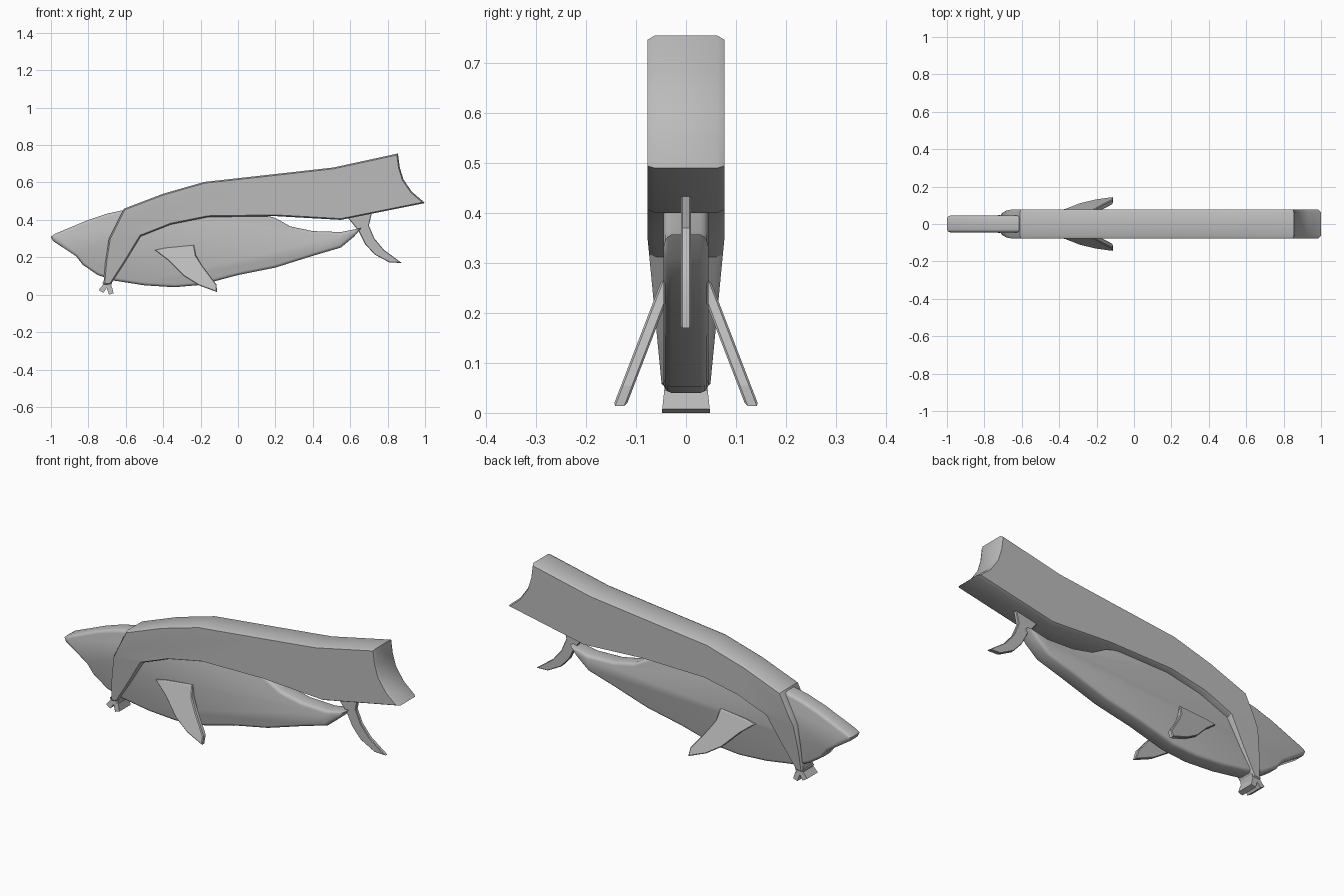
import bpy, bmesh, math
from mathutils import Vector

cube = bpy.data.objects.get("Cube")
if cube:
    bpy.data.objects.remove(cube, do_unlink=True)

grey = bpy.data.materials.new("plain_grey")
grey.use_nodes = True
COLOUR = (0.5, 0.5, 0.5, 1)
grey.diffuse_color = COLOUR
grey.node_tree.nodes["Principled BSDF"].inputs["Base Color"].default_value = COLOUR


def slab(name, outline, half_width, insets=(), warp=None, cut_z=None, smooth=30):
    """Side outline (x, z) given thickness in y; insets are (inward, outward) edge rounding steps."""
    flat = half_width - sum(out for _, out in insets)
    bm = bmesh.new()
    rings = [[bm.verts.new((x, y, z)) for x, z in outline] for y in (-flat, flat)]
    caps = [bm.faces.new(ring) for ring in rings]
    n = len(outline)
    for i in range(n):
        j = (i + 1) % n
        bm.faces.new((rings[0][i], rings[0][j], rings[1][j], rings[1][i]))
    bmesh.ops.recalc_face_normals(bm, faces=bm.faces[:])
    for cap in caps:
        for inward, outward in insets:
            bmesh.ops.inset_region(bm, faces=[cap], thickness=inward, depth=outward,
                                   use_even_offset=True)
    if cut_z is not None:
        bmesh.ops.bisect_plane(bm, geom=bm.verts[:] + bm.edges[:] + bm.faces[:],
                               plane_co=(0, 0, cut_z), plane_no=(0, 0, 1))
    if warp:
        for v in bm.verts:
            v.co = Vector(warp(*v.co))
    bmesh.ops.recalc_face_normals(bm, faces=bm.faces[:])
    mesh = bpy.data.meshes.new(name)
    bm.to_mesh(mesh)
    bm.free()
    mesh.materials.append(grey)
    obj = bpy.data.objects.new(name, mesh)
    bpy.context.collection.objects.link(obj)
    bpy.ops.object.select_all(action='DESELECT')
    obj.select_set(True)
    bpy.context.view_layer.objects.active = obj
    bpy.ops.object.shade_smooth_by_angle(angle=math.radians(smooth))
    return obj


# Body: long fish shape with softly rounded edges
body = [(-1, 0.31), (-0.98, 0.325), (-0.8, 0.40), (-0.7, 0.433), (-0.6, 0.455),
        (-0.3, 0.46), (0.05, 0.455), (0.2, 0.41), (0.28, 0.365), (0.4, 0.34),
        (0.55, 0.335), (0.66, 0.357), (0.62, 0.31), (0.55, 0.252), (0.4, 0.208),
        (0.2, 0.145), (0, 0.105), (-0.2, 0.052), (-0.34, 0.04), (-0.5, 0.05),
        (-0.66, 0.075), (-0.75, 0.105), (-0.83, 0.16), (-0.865, 0.205), (-0.99, 0.288)]
slab("body", body, 0.045, [(0.003, 0.008), (0.005, 0.005), (0.008, 0.003)], smooth=40)

# Cape: thick drape with a concave rear end and straps narrowing under the chin
cape = [(-0.61, 0.46), (-0.4, 0.54), (-0.18, 0.603), (0.2, 0.645), (0.51, 0.68),
        (0.855, 0.755), (0.865, 0.68), (0.885, 0.615), (0.93, 0.55), (1, 0.49),
        (0.55, 0.40), (0.2, 0.42), (-0.16, 0.415), (-0.36, 0.375), (-0.52, 0.312),
        (-0.6, 0.18), (-0.68, 0.055), (-0.72, 0.05), (-0.71, 0.17), (-0.69, 0.30)]


def narrow_straps(x, y, z):
    return x, y * (1 - max(0, 0.35 - z) * 1.25), z


slab("cape", cape, 0.077, [(0.007, 0.014)], narrow_straps, cut_z=0.35)

# Knot and its two short loose ends, flaring slightly towards the bottom
slab("knot", [(-0.725, 0.065), (-0.67, 0.075), (-0.68, 0.04), (-0.715, 0.04)], 0.043)


def flare(x, y, z):
    return x, y * (1 + (0.05 - z) * 2.5), z


slab("knot_end_front", [(-0.72, 0.055), (-0.695, 0.045), (-0.72, 0.01), (-0.745, 0.025)],
     0.043, warp=flare)
slab("knot_end_back", [(-0.705, 0.045), (-0.675, 0.045), (-0.665, 0.008), (-0.69, 0)],
     0.043, warp=flare)

# Tail fin: thin upright crescent rising into the cape
tail = [(0.58, 0.42), (0.66, 0.44), (0.72, 0.455), (0.70, 0.37), (0.73, 0.30),
        (0.78, 0.24), (0.875, 0.17), (0.81, 0.172), (0.73, 0.215), (0.68, 0.27),
        (0.645, 0.34)]
slab("tail_fin", tail, 0.01, [(0.003, 0.003)])

# Side fins: swept blades splayed outwards and down
fin = [(-0.445, 0.238), (-0.39, 0.25), (-0.235, 0.265), (-0.225, 0.21), (-0.19, 0.155),
       (-0.115, 0.055), (-0.112, 0.014), (-0.21, 0.05), (-0.29, 0.10), (-0.37, 0.18)]
for name, side in (("right_side_fin", -1), ("left_side_fin", 1)):
    slab(name, fin, 0.013, [(0.004, 0.004)],
         lambda x, y, z, s=side: (x, y + s * (0.036 + (0.265 - z) * 0.385), z))
